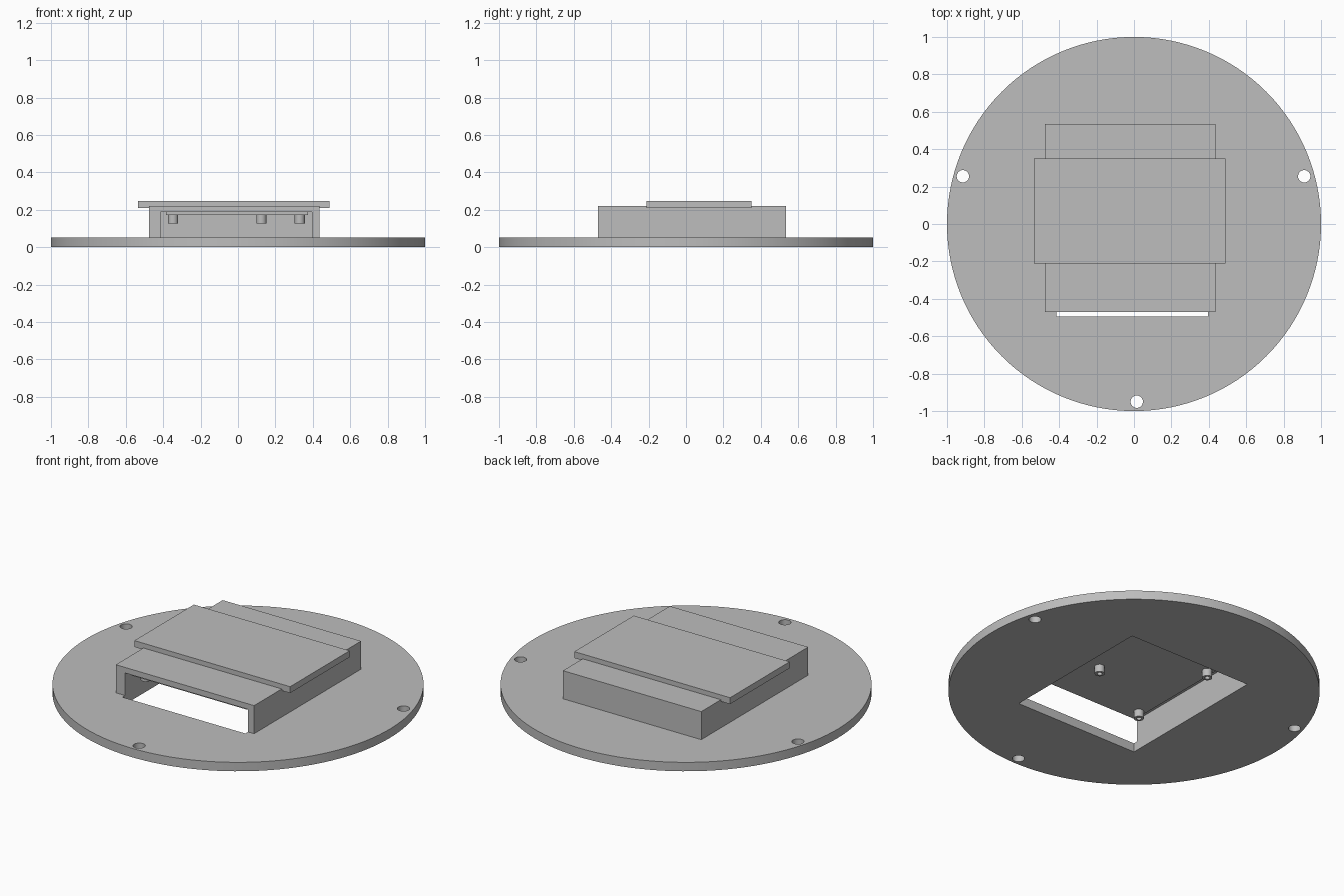
import bpy
import math

cube = bpy.data.objects.get("Cube")
if cube:
    bpy.data.objects.remove(cube, do_unlink=True)

grey = bpy.data.materials.new("light grey")
grey.use_nodes = True
colour = (0.51, 0.51, 0.51, 1)
grey.diffuse_color = colour
grey.node_tree.nodes["Principled BSDF"].inputs["Base Color"].default_value = colour


def finish(name):
    obj = bpy.context.object
    obj.name = name
    obj.data.materials.append(grey)
    return obj


def box(name, x0, x1, y0, y1, z0, z1):
    centre = ((x0 + x1) / 2, (y0 + y1) / 2, (z0 + z1) / 2)
    bpy.ops.mesh.primitive_cube_add(size=1, location=centre)
    bpy.context.object.scale = (x1 - x0, y1 - y0, z1 - z0)
    bpy.ops.object.transform_apply(location=False, rotation=False, scale=True)
    return finish(name)


def cylinder(name, radius, x, y, z0, z1, sides):
    bpy.ops.mesh.primitive_cylinder_add(vertices=sides, radius=radius, depth=z1 - z0,
                                        location=(x, y, (z0 + z1) / 2))
    return finish(name)


def cut(target, cutter):
    mod = target.modifiers.new("cut", 'BOOLEAN')
    mod.operation = 'DIFFERENCE'
    mod.solver = 'EXACT'
    mod.object = cutter
    bpy.context.view_layer.objects.active = target
    bpy.ops.object.modifier_apply(modifier=mod.name)


def smooth(obj):
    bpy.ops.object.select_all(action='DESELECT')
    obj.select_set(True)
    bpy.context.view_layer.objects.active = obj
    bpy.ops.object.shade_smooth_by_angle(angle=math.radians(30))


# Round base and the open-fronted housing on it
base = cylinder("base_disc", 1, 0, 0, 0, 0.053, 128)
housing = box("housing", -0.475, 0.435, -0.47, 0.535, 0.05, 0.22)

# Cavity through the base, the housing and its front
cavity = box("cavity_cutter", -0.415, 0.395, -0.495, 0.455, -0.1, 0.187)
for part in (base, housing):
    cut(part, cavity)
bpy.data.objects.remove(cavity, do_unlink=True)

# Screw holes near the rim
for x, y in ((-0.915, 0.255), (0.91, 0.255), (0.015, -0.95)):
    hole = cylinder("hole_cutter", 0.033, x, y, -0.1, 0.2, 32)
    cut(base, hole)
    bpy.data.objects.remove(hole, do_unlink=True)
smooth(base)

# Raised plate on the roof
box("top_plate", -0.535, 0.49, -0.21, 0.35, 0.21, 0.248)

# Mounting pad and hollow posts under the roof
box("mounting_pad", -0.385, 0.375, -0.45, 0.44, 0.172, 0.19)
for x, y in ((-0.347, 0.2), (-0.347, -0.373), (0.125, -0.139), (0.33, 0.2)):
    post = cylinder("mounting_post", 0.027, x, y, 0.128, 0.175, 24)
    bore = cylinder("bore_cutter", 0.014, x, y, 0.1, 0.17, 24)
    cut(post, bore)
    bpy.data.objects.remove(bore, do_unlink=True)
    smooth(post)
